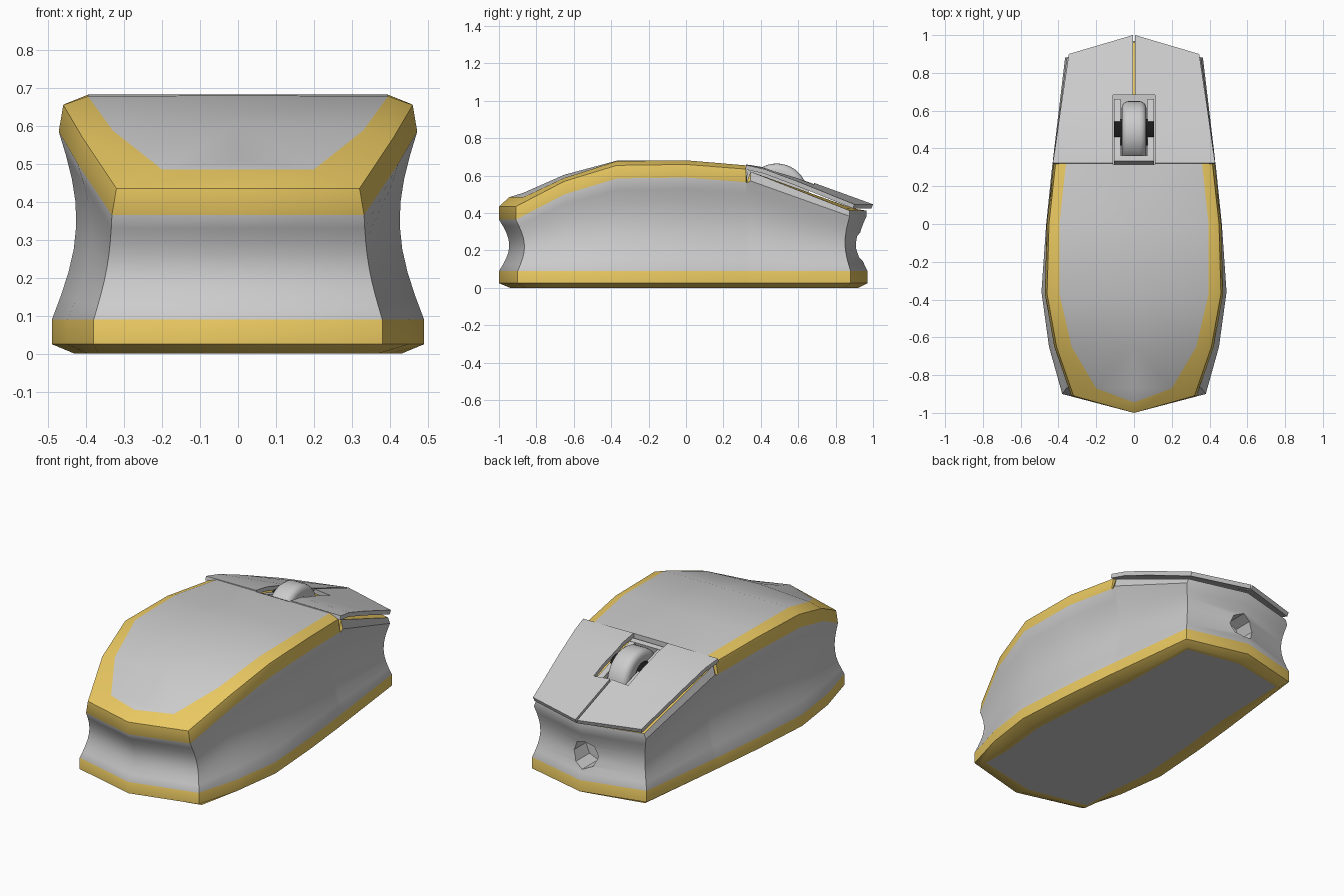
import bpy, bmesh, math
from mathutils import Matrix, Vector

if "Cube" in bpy.data.objects:
    bpy.data.objects.remove(bpy.data.objects["Cube"])


def material(name, rgb):
    m = bpy.data.materials.new(name)
    m.diffuse_color = (*rgb, 1)
    m.use_nodes = True
    m.node_tree.nodes["Principled BSDF"].inputs["Base Color"].default_value = m.diffuse_color
    return m


gold = material("gold", (0.82, 0.58, 0.12))
black = material("black", (0.01, 0.01, 0.01))


def finish(name, bm, mats=()):
    me = bpy.data.meshes.new(name)
    bm.to_mesh(me)
    bm.free()
    ob = bpy.data.objects.new(name, me)
    bpy.context.collection.objects.link(ob)
    for m in mats:
        me.materials.append(m)
    return ob


def activate(ob):
    bpy.ops.object.select_all(action='DESELECT')
    ob.select_set(True)
    bpy.context.view_layer.objects.active = ob


def cut(ob, cutter):
    activate(ob)
    mod = ob.modifiers.new("cut", 'BOOLEAN')
    mod.operation, mod.solver, mod.object = 'DIFFERENCE', 'EXACT', cutter
    bpy.ops.object.modifier_apply(modifier=mod.name)


def smooth(ob, deg):
    activate(ob)
    bpy.ops.object.shade_smooth_by_angle(angle=math.radians(deg))


def box(name, centre, size, tilt=0.0):
    bm = bmesh.new()
    mat = Matrix.Translation(centre) @ Matrix.Rotation(tilt, 4, 'X') @ Matrix.Diagonal((*size, 1))
    bmesh.ops.create_cube(bm, size=1, matrix=mat)
    return finish(name, bm)


def cylinder(name, centre, radius, length, sides, axis, mats=(), bevel=0.0):
    bm = bmesh.new()
    rot = Matrix.Rotation(math.pi / 2, 4, axis)
    bmesh.ops.create_cone(bm, cap_ends=True, segments=sides, radius1=radius, radius2=radius,
                          depth=length, matrix=Matrix.Translation(centre) @ rot)
    if bevel:
        rims = [e for e in bm.edges if any(len(f.verts) > 4 for f in e.link_faces)]
        bmesh.ops.bevel(bm, geom=rims, offset=bevel, segments=4, profile=0.5, affect='EDGES')
    return finish(name, bm, mats)


# Half outlines from the palm end (-y) to the nose (+y)
BASE = [(0, -1), (.38, -.9), (.45, -.65), (.49, -.36), (.465, 0), (.432, .32),
        (.43, .33), (.428, .35), (.365, .88), (0, .97)]
RIM = [(0, -1, .435), (.32, -.91, .435), (.41, -.65, .57), (.46, -.37, .655), (.45, 0, .66),
       (.415, .32, .635), (.415, .327, .57), (.415, .345, .622), (.345, .875, .413), (0, .965, .413)]
INNER = [(0, -.945, .485), (.2, -.87, .485), (.33, -.65, .588), (.395, -.37, .678), (.395, 0, .682),
         (.36, .32, .655), (.36, .327, .57), (.36, .345, .622), (.3, .85, .425), (0, .92, .42)]
CENTRE_Z = [.485, .508, .605, .68, .682, .655, .57, .622, .44, .42]
BAND = [.07, .07, .07, .07, .07, .07, .008, .05, .03, .03]
INWARD = [(0, 1), (.2, .75), (.9, .15), (1, 0), (1, 0), (1, 0), (1, 0), (1, 0), (.5, -.5), (0, -.8)]
STEPS = 8
LAST = len(BASE) - 1


def base_ring(z, inset):
    return [(b[0] - n[0] * inset, b[1] + n[1] * inset, z) for b, n in zip(BASE, INWARD)]


# Body: stacked rings with a concave waist, gold bands at the foot and the upper rim
band = [(r[0] + .012 * (r[0] > 0), r[1], r[2] - d) for r, d in zip(RIM, BAND)]
levels = [base_ring(0, .1), base_ring(0, .06), base_ring(.025, 0), base_ring(.09, 0)]
start = levels[-1]
for k in range(1, STEPS):
    t = k / STEPS
    ring = []
    for a, b, n in zip(start, band, INWARD):
        p = Vector(a).lerp(Vector(b), t)
        d = .055 * math.sin(math.pi * t)
        ring.append((p.x - n[0] * d, p.y + n[1] * d, p.z))
    levels.append(ring)
levels += [band, RIM, INNER]

bm = bmesh.new()
rings = []
for lev in levels:
    full = list(lev) + [(-x, y, z) for x, y, z in lev[-2:0:-1]]
    rings.append([bm.verts.new(p) for p in full])
n = len(rings[0])
top = len(rings) - 1
for k in range(top):
    for j in range(n):
        i = min(j, n - 1 - j)
        f = bm.faces.new((rings[k][j], rings[k][(j + 1) % n], rings[k + 1][(j + 1) % n], rings[k + 1][j]))
        is_gold = k < 3 or k == top - 1 or (k == top - 2 and i < 7)
        f.material_index = int(is_gold)


def cap(ring, heights, gold_from):
    mid = [ring[0]] + [bm.verts.new((0, ring[i].co.y, heights[i])) for i in range(1, LAST)] + [ring[LAST]]
    for side in (1, -1):
        for i in range(LAST):
            loop = [ring[side * i % n], ring[side * (i + 1) % n], mid[i + 1], mid[i]]
            f = bm.faces.new(list(dict.fromkeys(loop)))
            f.material_index = int(i >= gold_from)


cap(rings[0], [0] * (LAST + 1), 99)
cap(rings[-1], CENTRE_Z, 5)
bmesh.ops.recalc_face_normals(bm, faces=bm.faces)
body = finish("body", bm, (None, gold))

# Wheel slot and cable hole
slot = box("slot_cutter", (0, .5, .6), (.22, .368, .4))
hole = cylinder("cable_hole_cutter", (0, .95, .22), .078, .3, 8, 'X')
cut(body, slot)
cut(body, hole)
smooth(body, 35)

# Two button plates, thin and sloping down to the nose
EDGE = [(.43, .322, .657), (.415, .42, .635), (.39, .6, .568), (.345, .9, .447)]
SEAM = [(.006, .322, .661), (.006, .42, .645), (.006, .6, .592), (.006, 1, .447)]
for name, s in (("right_button", 1), ("left_button", -1)):
    bm = bmesh.new()
    outer = [bm.verts.new((s * x, y, z)) for x, y, z in EDGE]
    inner = [bm.verts.new((s * x, y, z)) for x, y, z in SEAM]
    for i in range(3):
        quad = [inner[i], outer[i], outer[i + 1], inner[i + 1]]
        bm.faces.new(quad[::s])
    button = finish(name, bm)
    activate(button)
    mod = button.modifiers.new("thickness", 'SOLIDIFY')
    mod.thickness, mod.offset = .024, -1
    bpy.ops.object.modifier_apply(modifier=mod.name)
    cut(button, slot)
    smooth(button, 30)

for c in (slot, hole):
    bpy.data.objects.remove(c)

# Wheel housing, axle and scroll wheel
for name, s in (("right_housing_rail", 1), ("left_housing_rail", -1)):
    box(name, (s * .089, .495, .535), (.034, .32, .1), -.3)
box("housing_back", (0, .334, .57), (.21, .03, .13), -.2)
cylinder("axle", (0, .485, .533), .07, .212, 24, 'Y', (black,))
wheel = cylinder("scroll_wheel", (0, .485, .5), .165, .13, 40, 'Y', (), .035)
smooth(wheel, 40)
